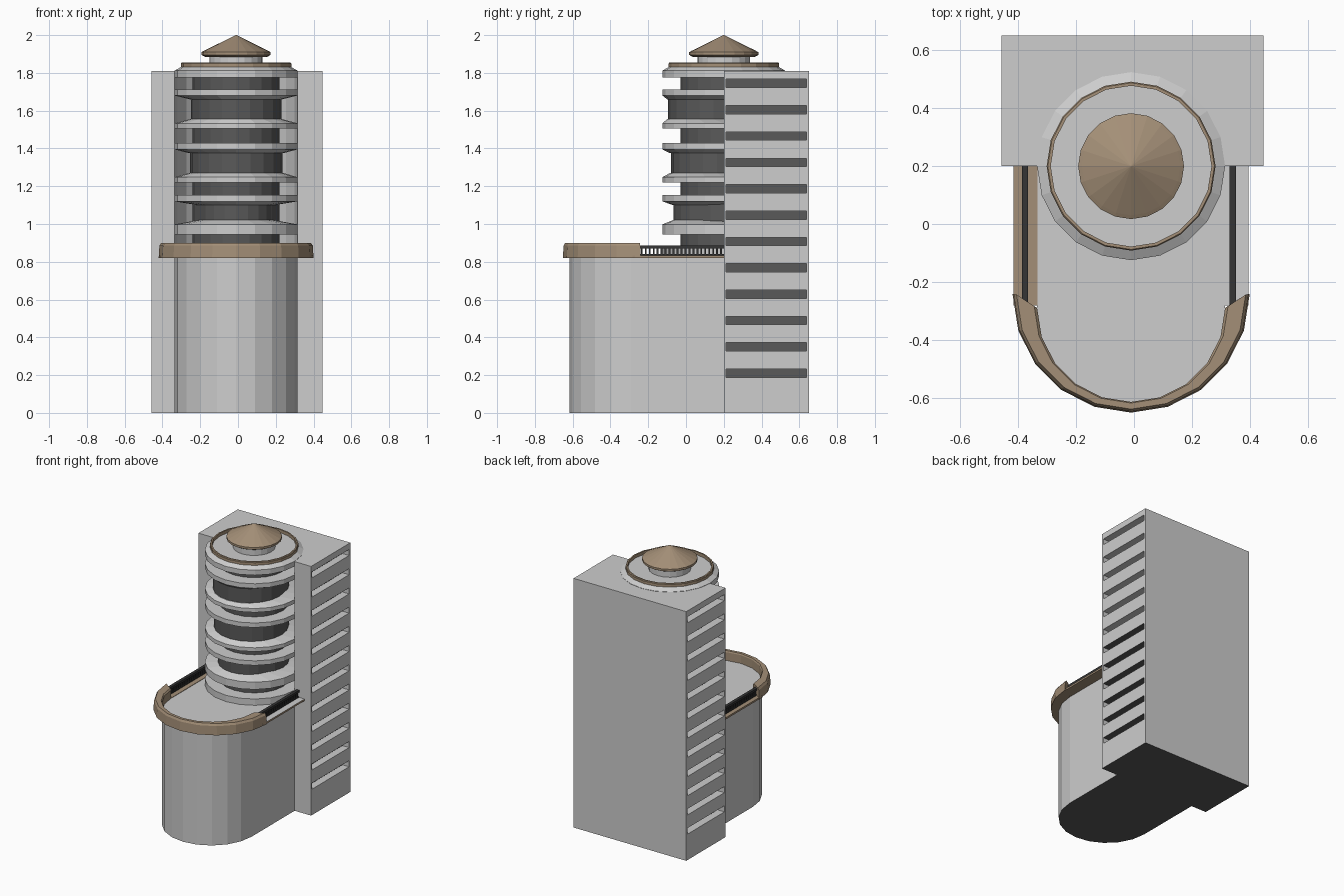
import bpy, bmesh, math
from mathutils import Matrix

if "Cube" in bpy.data.objects:
    bpy.data.objects.remove(bpy.data.objects["Cube"])

CX, CY = -0.01, 0.2      # tower axis
SEG = 20


def material(name, rgb):
    m = bpy.data.materials.new(name)
    m.diffuse_color = (*rgb, 1)
    m.use_nodes = True
    m.node_tree.nodes["Principled BSDF"].inputs["Base Color"].default_value = m.diffuse_color
    return m


GREY = material("concrete grey", (0.61, 0.61, 0.61))
BROWN = material("bronze brown", (0.37, 0.275, 0.185))
DARK = material("dark glass", (0.1, 0.1, 0.1))
BLACK = material("black metal", (0.035, 0.035, 0.035))


def finish(name, bm, mat):
    bmesh.ops.recalc_face_normals(bm, faces=bm.faces)
    me = bpy.data.meshes.new(name)
    bm.to_mesh(me)
    bm.free()
    me.materials.append(mat)
    ob = bpy.data.objects.new(name, me)
    bpy.context.collection.objects.link(ob)
    return ob


def paint(ob, mat, rule):
    """Give a second colour to the faces picked by a rule."""
    ob.data.materials.append(mat)
    for p in ob.data.polygons:
        if rule(p):
            p.material_index = len(ob.data.materials) - 1


def add_box(bm, x0, x1, y0, y1, z0, z1):
    m = Matrix.Translation(((x0 + x1) / 2, (y0 + y1) / 2, (z0 + z1) / 2))
    bmesh.ops.create_cube(bm, size=1, matrix=m @ Matrix.Diagonal((x1 - x0, y1 - y0, z1 - z0, 1)))


def loft(bm, rings, closed=False):
    """Skin a list of equal-length point loops; cap the ends or join them."""
    vs = [[bm.verts.new(p) for p in r] for r in rings]
    n = len(vs[0])
    for k in range(len(vs) if closed else len(vs) - 1):
        a, b = vs[k], vs[(k + 1) % len(vs)]
        for i in range(n):
            j = (i + 1) % n
            bm.faces.new((a[i], a[j], b[j], b[i]))
    if not closed:
        bm.faces.new(vs[0][::-1])
        bm.faces.new(vs[-1])


def circle(r, z, cy=CY):
    return [(CX + r * math.cos(2 * math.pi * i / SEG),
             cy + r * math.sin(2 * math.pi * i / SEG), z) for i in range(SEG)]


def turned(name, profile, mat, closed=False):
    """Stack of circles, each given as (radius, height[, centre y])."""
    bm = bmesh.new()
    loft(bm, [circle(*p) for p in profile], closed)
    return finish(name, bm, mat)


# Rear slab with a round niche and rows of side slots
slab_bm = bmesh.new()
add_box(slab_bm, -0.458, 0.447, 0.2, 0.652, 0, 1.81)
slab = finish("rear_slab", slab_bm, GREY)
cut_bm, glass_bm = bmesh.new(), bmesh.new()
loft(cut_bm, [circle(0.325, 0.83), circle(0.325, 1.95)])
for i in range(12):
    z = 0.21 + i * 0.1395
    for x0, x1, g in ((0.39, 0.5, 0.39), (-0.51, -0.4, -0.4)):
        add_box(cut_bm, x0, x1, 0.213, 0.637, z - 0.022, z + 0.022)
        add_box(glass_bm, g - 0.004, g + 0.004, 0.213, 0.637, z - 0.022, z + 0.022)
finish("slot_windows", glass_bm, DARK)
cutter = finish("slab_cutter", cut_bm, GREY)
cutter.hide_render = True
mod = slab.modifiers.new("cut", 'BOOLEAN')
mod.operation, mod.object, mod.solver = 'DIFFERENCE', cutter, 'EXACT'
bpy.context.view_layer.update()
deps = bpy.context.evaluated_depsgraph_get()
cut_mesh = bpy.data.meshes.new_from_object(slab.evaluated_get(deps))
slab.modifiers.clear()
slab.data = cut_mesh
bpy.data.objects.remove(cutter)
# Dark underside and dark ceilings in the lower slots
paint(slab, DARK, lambda p: p.normal.z < -0.5 and p.center.z < 0.95)


def front_arc(r, cy, z):
    """Half circle of 18 degree steps bulging to the front."""
    return [(CX - r * math.cos(math.pi * i / 10),
             cy - r * math.sin(math.pi * i / 10), z) for i in range(11)]


# Podium with rounded front
bm = bmesh.new()
loft(bm, [[(CX - 0.325, 0.2, z)] + front_arc(0.325, -0.292, z) + [(CX + 0.325, 0.2, z)]
          for z in (0, 0.83)])
podium = finish("podium", bm, GREY)
paint(podium, DARK, lambda p: p.normal.z < -0.5)

# Bronze parapet around the podium front, chamfered on top
bm = bmesh.new()
arcs = [front_arc(0.325, -0.29, 0.82), front_arc(0.41, -0.242, 0.82),
        front_arc(0.406, -0.242, 0.885), front_arc(0.396, -0.244, 0.9),
        front_arc(0.335, -0.284, 0.9), front_arc(0.325, -0.29, 0.89)]
loft(bm, [list(section) for section in zip(*arcs)])
finish("parapet", bm, BROWN)

# Side ledges, the right one with a grey top
for name, x0, x1 in (("left_ledge", -0.417, -0.334), ("right_ledge", 0.314, 0.395)):
    bm = bmesh.new()
    add_box(bm, x0, x1, -0.282, 0.2, 0.82, 0.833)
    ledge = finish(name, bm, BROWN)
    if x0 > 0:
        paint(ledge, GREY, lambda p: p.normal.z > 0.5)

# Railings on the ledges
for name, x in (("left_railing", -0.377), ("right_railing", 0.342)):
    bm = bmesh.new()
    add_box(bm, x - 0.011, x + 0.011, -0.28, 0.2, 0.87, 0.886)
    add_box(bm, x - 0.008, x + 0.008, -0.28, 0.2, 0.833, 0.84)
    for i in range(22):
        y = -0.255 + i * 0.021
        add_box(bm, x - 0.005, x + 0.005, y - 0.005, y + 0.005, 0.838, 0.872)
    finish(name, bm, BLACK)

# Tower core and its base disc
turned("tower_core", [(0.23, 0.82), (0.23, 1.79)], DARK)
turned("base_disc", [(0.325, 0.828), (0.325, 0.876)], GREY)

# Window drums, each held between two balcony discs that slope into it
drums = ((1.02, 1.10, 0.20, 0.135), (1.27, 1.375, 0.245, 0.165), (1.555, 1.66, 0.24, 0.145))
for i, (z0, z1, r, cy) in enumerate(drums):
    turned(f"window_drum_{i + 1}", [(r, z0 - 0.005, cy), (r, z1 + 0.005, cy)], DARK)
    low = 0.945 if i == 0 else z0 - 0.05
    turned(f"lower_balcony_{i + 1}",
           [(0.325, low), (0.325, z0 - 0.022), (r + 0.005, z0, cy)], GREY)
    turned(f"upper_balcony_{i + 1}",
           [(r + 0.005, z1, cy), (0.325, z1 + 0.02), (0.325, z1 + 0.053)], GREY)

# Tower roof, rim, neck and conical cap
turned("tower_roof", [(0.325, 1.775), (0.325, 1.812), (0.29, 1.832)], GREY)
turned("roof_rim", [(0.278, 1.825), (0.292, 1.825), (0.292, 1.85),
                    (0.288, 1.855), (0.278, 1.855)], BROWN, closed=True)
turned("cap_neck", [(0.14, 1.83), (0.14, 1.89)], GREY)
turned("conical_cap", [(0.165, 1.885), (0.183, 1.895), (0.183, 1.91),
                       (0.17, 1.917), (0.002, 2.0)], BROWN)
